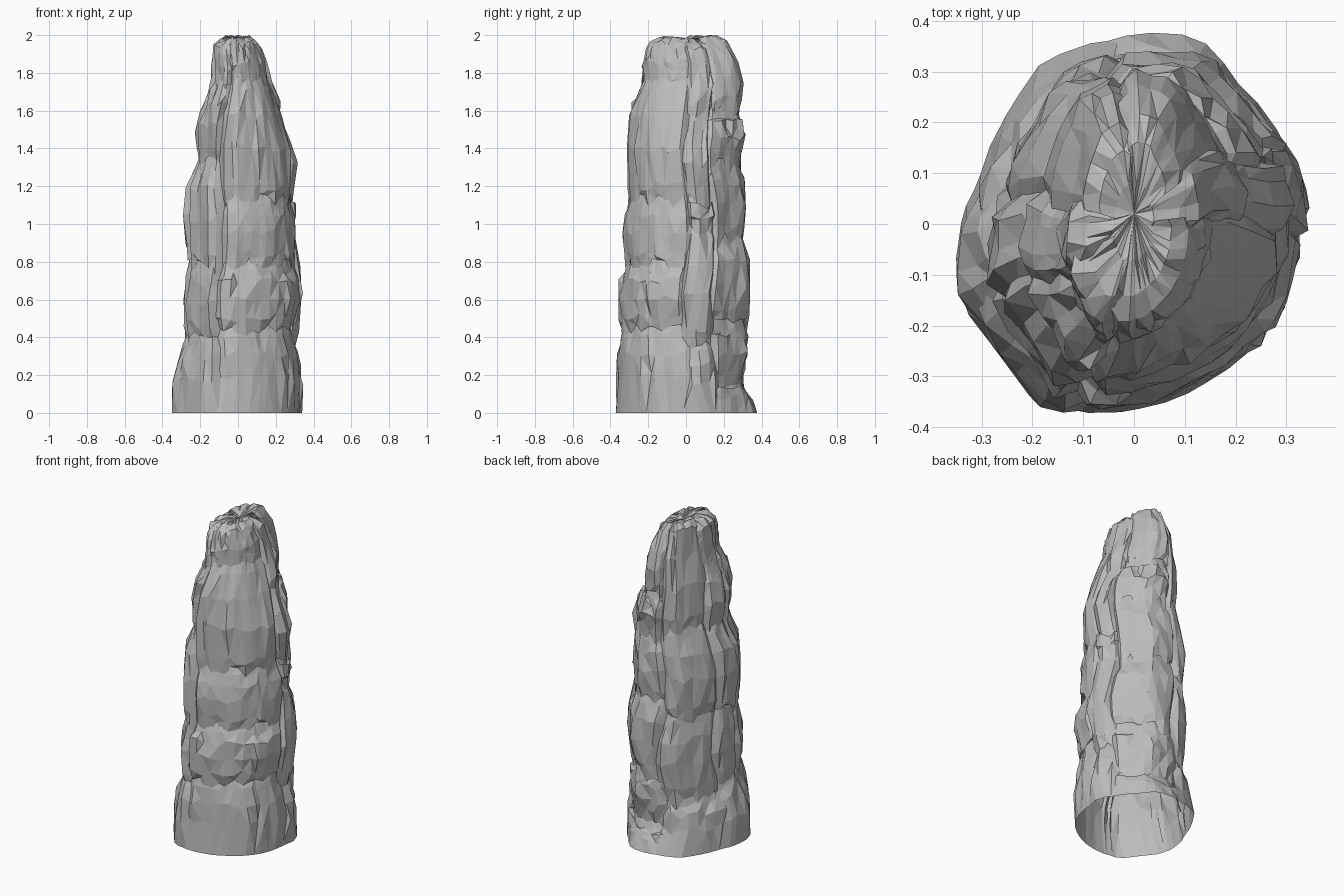
import bpy, bmesh, math, random

cube = bpy.data.objects.get("Cube")
if cube:
    bpy.data.objects.remove(cube)

random.seed(11)
stone = bpy.data.materials.new("grey stone")
stone.use_nodes = True
GREY = (0.5, 0.5, 0.5, 1)
stone.diffuse_color = GREY
stone.node_tree.nodes["Principled BSDF"].inputs["Base Color"].default_value = GREY

# Reach of the column on each side at rising heights: (z, reach)
RIGHT = [(0, .35), (.2, .34), (.4, .3), (.65, .28), (1, .29), (1.2, .275), (1.38, .22), (1.5, .225), (1.7, .175), (1.8, .14), (1.94, .135), (2, .1)]
LEFT = [(0, .34), (.2, .34), (.4, .325), (.65, .35), (1.05, .31), (1.38, .31), (1.5, .26), (1.7, .21), (1.8, .165), (1.93, .13), (2, .09)]
FRONT = [(0, .37), (.4, .365), (.63, .355), (1, .325), (1.4, .305), (1.6, .295), (1.8, .24), (1.92, .215), (2, .17)]
BACK = [(0, .37), (.18, .31), (.4, .33), (.8, .34), (1, .31), (1.55, .3), (1.75, .295), (1.87, .275), (2, .19)]
# Angular outline of the column: (degrees, factor)
OUTLINE = [(0, .96), (13, 1.03), (28, .97), (51, .96), (69, 1.06), (98, .99), (124, 1), (136, .93), (162, .9), (191, 1.02),
           (202, 1.06), (222, 1.02), (240, 1.1), (255, 1.04), (273, .98), (298, .94), (326, .96), (360, .96)]
CENTRE = (0, .02, 1.97)


def reach(table, z):
    for (z0, r0), (z1, r1) in zip(table, table[1:]):
        if z <= z1:
            return r0 + (r1 - r0) * max(0, z - z0) / (z1 - z0)
    return table[-1][1]


def surface(angle, z, factor):
    c, s = math.cos(angle), math.sin(angle)
    factor *= reach(OUTLINE, math.degrees(angle) % 360)
    return (c * factor * reach(LEFT if c > 0 else RIGHT, z),
            s * factor * reach(BACK if s > 0 else FRONT, z))


def flow_rings(hems, top):
    """Rings as (height, size, drip length, roughness) for stacked drip tiers."""
    rings = [(0, 1, 0, 0)]
    edges = [0] + hems + [top]
    for i, (low, high) in enumerate(zip(edges, edges[1:])):
        span = high - low
        if i:
            rings += [(low + .02, .87, 0, .006), (low, .925, .1, .01), (low + .05, .965, .02, .012)]
        rings.append((low + span * .4, 1, 0, .015))
        rings.append((low + span * .68, .985, 0, .015))
        if i < len(hems):
            rings.append((high - .05, .935, .02, .01))
    return rings + [(top - .03, .99, 0, .008), (top, .8, 0, .008), (1.985, .4, 0, .006)]


def flow(name, start, end, hems, top, count):
    """Open strip of flowstone between two angles, tucked into furrows at its edges."""
    mesh = bpy.data.meshes.new(name)
    bm = bmesh.new()
    angles = [math.radians(start + (end - start) * i / (count - 1)) for i in range(count)]
    angles = [a + random.uniform(-.04, .04) * (0 < i < count - 1) for i, a in enumerate(angles)]
    loops = []
    for z, size, drip, rough in flow_rings(hems, top):
        loop = []
        wander = .07 * math.sin(z * 8) * (z < 1.9)
        furrow = 1 - .11 * min(1, .1 + z / .7)
        for i, a in enumerate(angles):
            tuck = 1 if 0 < i < count - 1 else furrow
            fall = drip * random.choice((0, .15, .4, 1))
            h = z - fall + random.uniform(-rough, rough) * 1.6
            x, y = surface(a + wander, max(z, 0), size * tuck)
            grow = 1 + random.uniform(-rough, rough) * 2.2
            loop.append(bm.verts.new((x * grow, y * grow, min(h, 2))))
        loops.append(loop)
    for lower, upper in zip(loops, loops[1:]):
        for i in range(count - 1):
            bm.faces.new((lower[i], lower[i + 1], upper[i + 1], upper[i]))
    # Crown: a fan to the shared middle of the summit
    mid = bm.verts.new(CENTRE)
    for a, b in zip(loops[-1], loops[-1][1:]):
        bm.faces.new((a, b, mid))
    bmesh.ops.triangulate(bm, faces=bm.faces[:])
    bm.to_mesh(mesh)
    bm.free()
    mesh.materials.append(stone)
    bpy.context.collection.objects.link(bpy.data.objects.new(name, mesh))


# Drip columns side by side around the stalagmite, open underneath
flow("front_flow", -113, 4, [.46, .81, 1.16, 1.77], 1.99, 15)
flow("left_flow", -3, 32, [.38, .98, 1.15, 1.58], 1.96, 6)
flow("back_left_flow", 25, 102, [.18, .5, .95, 1.35, 1.62], 1.99, 10)
flow("back_right_flow", 95, 171, [.35, .87, 1.4], 2.0, 9)
flow("right_flow", 164, 207, [.42, .85, 1.36, 1.72], 1.97, 6)
flow("front_right_flow", 200, 254, [.43, .8, 1.36, 1.75], 1.97, 7)
